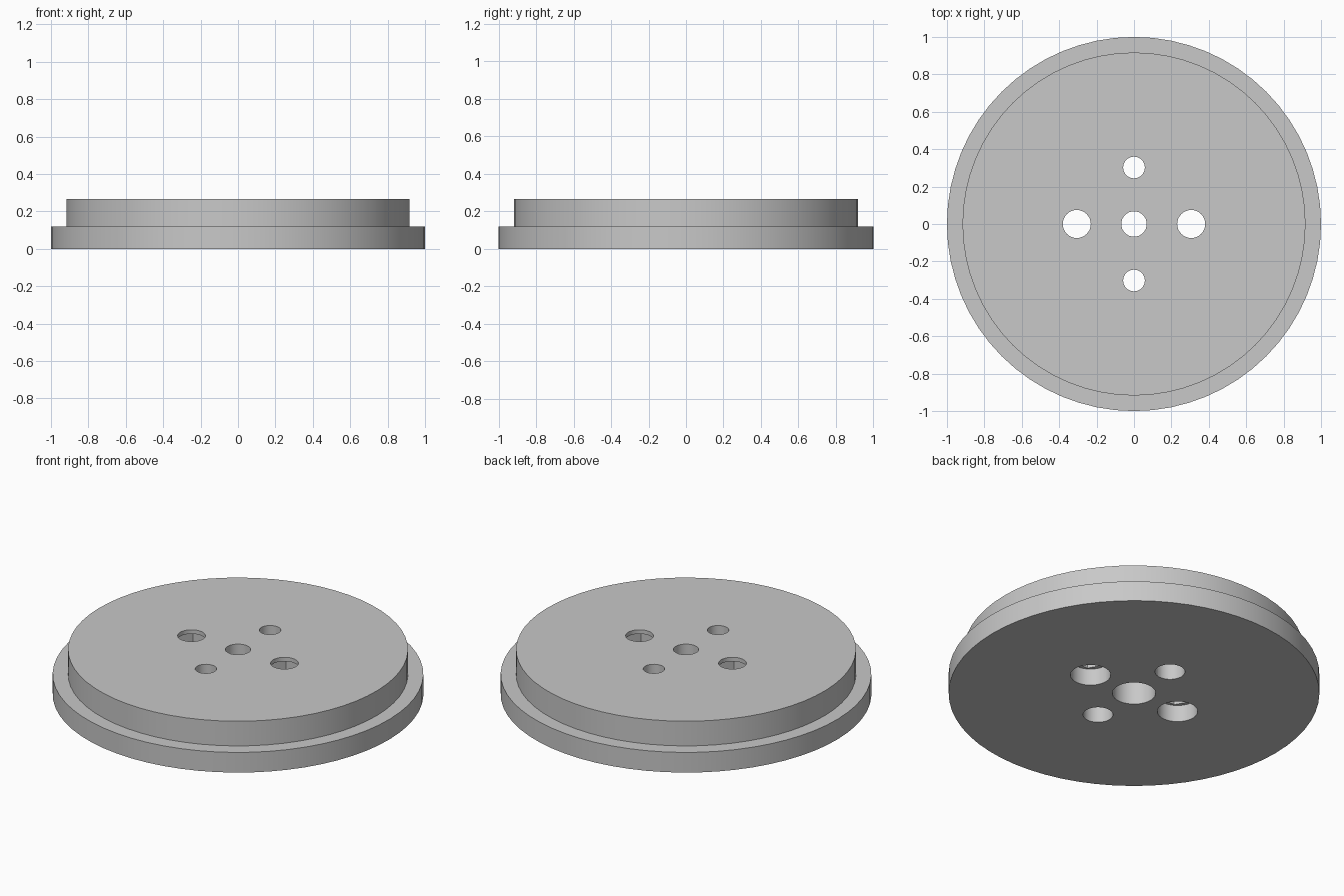
import bpy
import bmesh
from math import radians, cos, sin, tau

old = bpy.data.objects.get("Cube")
if old:
    bpy.data.objects.remove(old, do_unlink=True)

grey = bpy.data.materials.new("plain grey")
grey.diffuse_color = (0.58, 0.58, 0.58, 1)
grey.use_nodes = True
grey.node_tree.nodes["Principled BSDF"].inputs["Base Color"].default_value = grey.diffuse_color


def lathe(name, profile, sides, x=0, y=0):
    """Closed solid of stacked rings from (radius, height) pairs."""
    bm = bmesh.new()
    rings = [[bm.verts.new((x + r * cos(tau * i / sides), y + r * sin(tau * i / sides), z))
              for i in range(sides)] for r, z in profile]
    for low, high in zip(rings, rings[1:]):
        for i in range(sides):
            j = (i + 1) % sides
            bm.faces.new((low[i], low[j], high[j], high[i]))
    bm.faces.new(rings[0][::-1])
    bm.faces.new(rings[-1])
    mesh = bpy.data.meshes.new(name)
    bm.to_mesh(mesh)
    bm.free()
    obj = bpy.data.objects.new(name, mesh)
    mesh.materials.append(grey)
    bpy.context.collection.objects.link(obj)
    return obj


# Stepped disc: wide flange below, narrower plate above
disc = lathe("stepped_disc", [(1, 0), (1, 0.12), (0.917, 0.12), (0.917, 0.267)], 64)
bpy.context.view_layer.objects.active = disc
disc.select_set(True)


def drill(radius, bottom, top, x=0, y=0, sides=32):
    cutter = lathe("hole_cutter", [(radius, bottom), (radius, top)], sides, x, y)
    cutter.hide_render = True
    mod = disc.modifiers.new("hole", "BOOLEAN")
    mod.operation = "DIFFERENCE"
    mod.solver = "EXACT"
    mod.object = cutter
    bpy.ops.object.modifier_apply(modifier=mod.name)
    bpy.data.objects.remove(cutter, do_unlink=True)


# Centre hole, wider from below
drill(0.068, -0.1, 0.4)
drill(0.117, -0.1, 0.18)

for side in (-1, 1):
    # Small screw holes at front and back
    drill(0.058, -0.1, 0.4, y=0.302 * side)
    drill(0.081, -0.1, 0.14, y=0.302 * side)
    # Large holes at left and right with a six-sided pocket inside
    drill(0.075, -0.1, 0.4, x=0.306 * side)
    drill(0.1, -0.1, 0.243, x=0.306 * side, sides=6)
    drill(0.109, -0.1, 0.1, x=0.306 * side)

bpy.ops.object.shade_smooth_by_angle(angle=radians(25))
